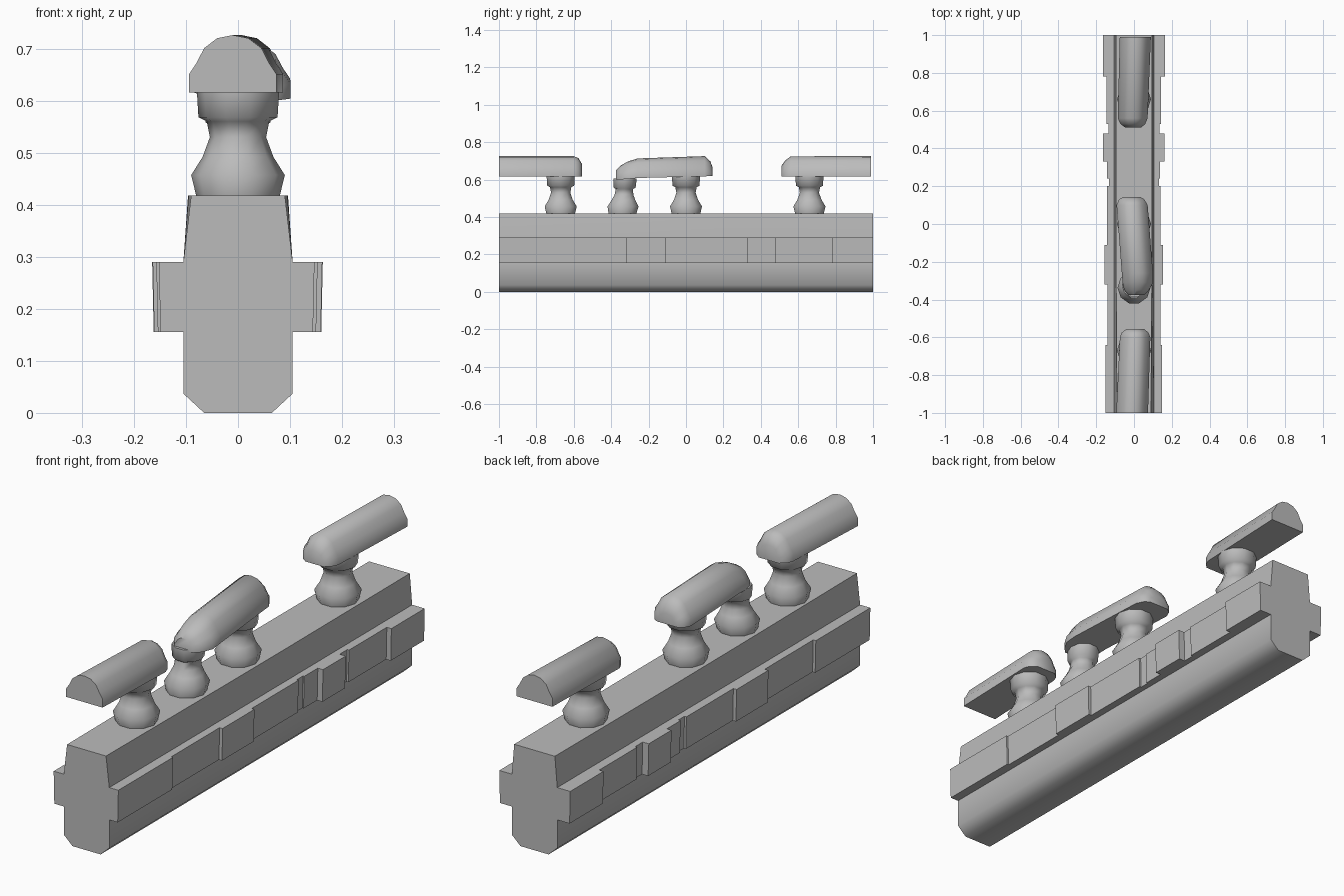
import bpy, bmesh, math

cube = bpy.data.objects.get("Cube")
if cube:
    bpy.data.objects.remove(cube, do_unlink=True)

# One weathered stone material
stone = bpy.data.materials.new("grey stone")
stone.use_nodes = True
grey = (0.5, 0.5, 0.5, 1)
stone.diffuse_color = grey
bsdf = stone.node_tree.nodes["Principled BSDF"]
bsdf.inputs["Base Color"].default_value = grey
bsdf.inputs["Roughness"].default_value = 0.9


def loft(name, rings, angle):
    """Skin a list of equal-length closed rings and cap both ends."""
    bm = bmesh.new()
    loops = [[bm.verts.new(p) for p in ring] for ring in rings]
    for a, b in zip(loops, loops[1:]):
        for i in range(len(a)):
            j = (i + 1) % len(a)
            bm.faces.new((a[i], a[j], b[j], b[i]))
    bm.faces.new(loops[0])
    bm.faces.new(loops[-1])
    bmesh.ops.recalc_face_normals(bm, faces=bm.faces)
    mesh = bpy.data.meshes.new(name)
    bm.to_mesh(mesh)
    bm.free()
    mesh.materials.append(stone)
    obj = bpy.data.objects.new(name, mesh)
    bpy.context.collection.objects.link(obj)
    bpy.ops.object.select_all(action='DESELECT')
    obj.select_set(True)
    bpy.context.view_layer.objects.active = obj
    bpy.ops.object.shade_smooth_by_angle(angle=math.radians(angle))
    return obj


def mirrored(half):
    """Closed outline from its right half, listed from bottom to top."""
    return half + [(-x, z) for x, z in reversed(half) if x > 0]


# Base beam: chamfered foot, straight sides, tapered crown
def beam_ring(y, top):
    half = [(0.065, 0), (0.105, 0.037), (0.105, 0.155), (0.105, 0.29), (top, 0.418)]
    return [(x, y, z) for x, z in mirrored(half)]


loft("base_beam", [beam_ring(-1, 0.09), beam_ring(-0.2, 0.095),
                   beam_ring(0.2, 0.096), beam_ring(1, 0.094)], 50)

# Ledge stones along both sides: y start, y end, left face x, right face x
ledges = [
    (-1.0, -0.64, -0.152, 0.147), (-0.64, -0.32, -0.14, 0.139),
    (-0.32, -0.11, -0.157, 0.153), (-0.11, 0.2, -0.142, 0.14),
    (0.2, 0.24, -0.133, 0.132), (0.24, 0.33, -0.143, 0.138),
    (0.33, 0.48, -0.164, 0.162), (0.48, 0.53, -0.136, 0.134),
    (0.53, 0.78, -0.145, 0.142), (0.78, 1.0, -0.165, 0.163),
]
for n, (y0, y1, x0, x1) in enumerate(ledges):
    rings = []
    for z, inset in ((0.155, 0.003), (0.29, 0)):
        a, b = x0 + inset, x1 - inset
        rings.append([(a, y0, z), (b, y0, z), (b, y1, z), (a, y1, z)])
    loft(f"ledge_stone_{n + 1}", rings, 20)

# Turned balusters: radius and height
TURNING = [(0.08, 0.416), (0.09, 0.457), (0.068, 0.492), (0.054, 0.53),
           (0.06, 0.56), (0.076, 0.568), (0.079, 0.617)]
SIDES = 10


def baluster(name, y, profile, lean=0):
    rings = []
    for r, z in profile:
        shift = lean * (z - 0.416)
        rings.append([(r * math.cos(math.tau * i / SIDES),
                       y + shift + r * math.sin(math.tau * i / SIDES), z)
                      for i in range(SIDES)])
    loft(name, rings, 65)


for label, y in (("front", -0.67), ("middle", 0.0), ("back", 0.66)):
    baluster(label + "_baluster", y, TURNING)
cracked = [(r * (0.82 if z > 0.55 else 0.97), z - (0.01 if z > 0.5 else 0))
           for r, z in TURNING]
baluster("cracked_baluster", -0.34, cracked, lean=0.08)

# Handrail pieces: skirt with a domed top, lofted through sections
RAIL = mirrored([(0.084, 0), (0.084, 0.035), (0.07, 0.056), (0.055, 0.085),
                 (0.03, 0.104), (0, 0.11)])


def rail(name, sections):
    """Each section: y, centre x, width scale, height scale, underside z."""
    rings = [[(cx + x * w, y, z0 + z * h) for x, z in RAIL]
             for y, cx, w, h, z0 in sections]
    loft(name, rings, 45)


rail("front_handrail", [
    (-1.0, -0.01, 1, 1, 0.616), (-0.6, 0.006, 0.96, 1, 0.616),
    (-0.575, 0.006, 0.84, 0.9, 0.616), (-0.555, 0.006, 0.55, 0.6, 0.616)])
rail("middle_handrail", [
    (0.143, -0.012, 0.55, 0.4, 0.62), (0.13, -0.012, 0.8, 0.72, 0.619),
    (0.1, -0.01, 0.98, 0.98, 0.618), (-0.26, 0.018, 0.98, 0.95, 0.609),
    (-0.31, 0.02, 0.96, 0.85, 0.604), (-0.35, 0.014, 0.78, 0.68, 0.601),
    (-0.375, 0.012, 0.5, 0.45, 0.601)])
rail("back_handrail", [
    (0.51, -0.004, 0.5, 0.5, 0.618), (0.53, -0.006, 0.78, 0.78, 0.617),
    (0.56, -0.007, 0.94, 0.99, 0.616), (0.99, 0.007, 0.98, 1, 0.616)])
